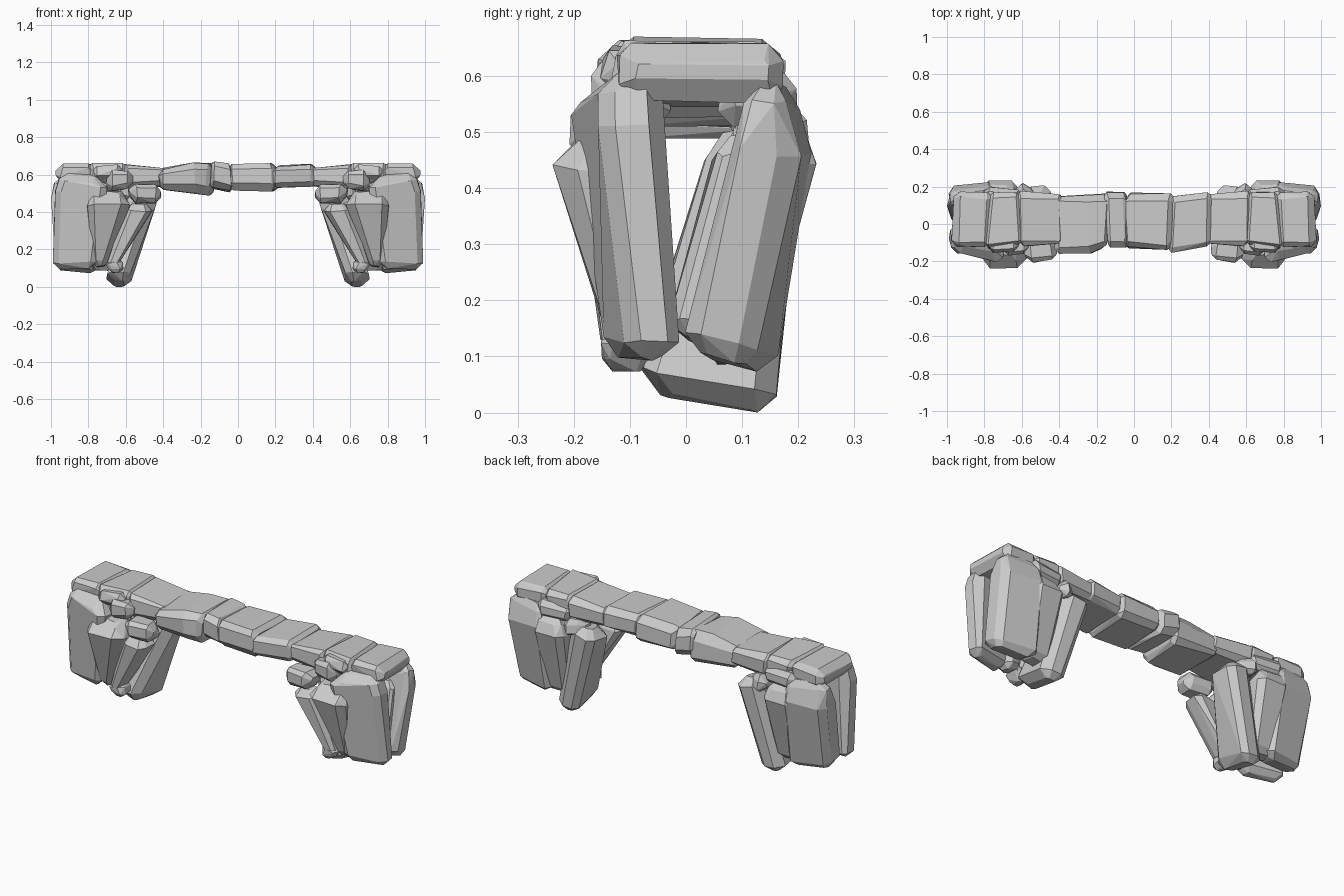
import bpy, bmesh, random
from mathutils import Vector

if "Cube" in bpy.data.objects:
    bpy.data.objects.remove(bpy.data.objects["Cube"])

random.seed(4)


def ring(t, a0, a1, b0, b1, chamfer):
    """Eight-sided chamfered rectangle; returns (t, a, b) points."""
    c = chamfer * min(a1 - a0, b1 - b0)
    d = c * 1.3
    ab = [(a0 + d, b0), (a1 - c, b0), (a1, b0 + c), (a1, b1 - d),
          (a1 - d, b1), (a0 + c, b1), (a0, b1 - c), (a0, b0 + d)]
    return [(t, a, b) for a, b in ab]


def rock(name, axis, sections, edge=0.025, chamfer=0.22, jitter=0.006,
         tilt=(0, 0), yaw=0, mirror=False):
    """Faceted stone: convex hull of rings along an axis, with broken end edges.
    tilt slopes the low end along a and b, yaw skews b along a,
    mirror adds a copy on the -x side."""
    pts = []
    last = len(sections) - 1
    for i, (t, a0, a1, b0, b1) in enumerate(sections):
        if i in (0, last):
            inward = edge if i == 0 else -edge
            ea, eb = min(edge, .3 * (a1 - a0)), min(edge, .3 * (b1 - b0))
            rings = [ring(t, a0 + ea, a1 - ea, b0 + eb, b1 - eb, chamfer),
                     ring(t + inward, a0, a1, b0, b1, chamfer)]
        else:
            rings = [ring(t, a0, a1, b0, b1, chamfer)]
        # one random shear per section keeps faces broad and flat
        sa, sb = random.uniform(-.12, .12), random.uniform(-.12, .12)
        if i == 0:
            sa, sb = sa * .5 + tilt[0], sb * .5 + tilt[1]
        ca, cb = (a0 + a1) / 2, (b0 + b1) / 2
        for r in rings:
            for t2, a, b in r:
                t2 += sa * (a - ca) + sb * (b - cb)
                b += yaw * (a - ca)
                p = Vector((a, b, t2) if axis == 'z' else (t2, a, b))
                pts.append(p + Vector([random.uniform(-jitter, jitter) for _ in range(3)]))
    for side in ((1, -1) if mirror else (1,)):
        bm = bmesh.new()
        for p in pts:
            bm.verts.new((p.x * side, p.y, max(p.z, 0)))
        bmesh.ops.convex_hull(bm, input=bm.verts[:])
        loose = [v for v in bm.verts if not v.link_faces]
        bmesh.ops.delete(bm, geom=loose, context='VERTS')
        bmesh.ops.remove_doubles(bm, verts=bm.verts[:], dist=0.008)
        bmesh.ops.dissolve_limit(bm, angle_limit=0.2, verts=bm.verts[:], edges=bm.edges[:])
        bmesh.ops.recalc_face_normals(bm, faces=bm.faces[:])
        label = name if not mirror else name + ("_right" if side > 0 else "_left")
        me = bpy.data.meshes.new(label)
        bm.to_mesh(me)
        bm.free()
        bpy.context.collection.objects.link(bpy.data.objects.new(label, me))


# Pillar slabs: sections are (z, x0, x1, y0, y1)
rock("front_outer_slab", 'z', [(.10, .76, .985, -.13, -.035), (.52, .70, .975, -.18, -.06),
                               (.60, .74, .955, -.17, -.06)], .03, yaw=.22, mirror=True)
rock("back_outer_slab", 'z', [(.09, .74, .98, .01, .145), (.47, .75, .995, .085, .215),
                              (.58, .77, .98, .12, .19)], .03, tilt=(0, -.25), yaw=-.15,
     mirror=True)
rock("core_slab", 'z', [(.13, .72, .94, -.03, .08), (.49, .72, .92, .05, .13)],
     .03, mirror=True)
rock("inner_slab", 'z', [(.015, .57, .70, -.08, .165), (.50, .44, .60, .03, .205)],
     .04, tilt=(0, -.18), mirror=True)
rock("front_wedge", 'z', [(.11, .69, .78, -.14, -.03), (.43, .58, .81, -.235, -.07),
                          (.51, .60, .79, -.19, -.07)], .025, mirror=True)
rock("front_strut", 'z', [(.10, .63, .70, -.15, -.04), (.44, .46, .60, -.19, -.06)],
     .03, mirror=True)
rock("back_wedge", 'z', [(.09, .65, .80, .03, .145), (.44, .62, .82, .09, .235),
                         (.53, .65, .80, .09, .21)], .03, mirror=True)

# Small stones wedged around the pillar
rock("base_stone", 'z', [(.075, .61, .69, -.15, -.06), (.145, .62, .71, -.15, -.05)],
     .02, mirror=True)

# Shoulder stones: sections are (x, y0, y1, z0, z1)
rock("front_knuckle", 'x', [(.415, -.19, -.08, .45, .545), (.58, -.205, -.07, .45, .55)],
     .03, mirror=True)
rock("back_knuckle", 'x', [(.52, .08, .19, .46, .54), (.63, .09, .215, .46, .55)],
     .03, mirror=True)
rock("front_shoulder_stone", 'x', [(.56, -.16, -.03, .53, .62), (.70, -.17, -.03, .51, .62)],
     .03, mirror=True)
rock("front_cap_stone", 'x', [(.62, -.145, -.02, .58, .65), (.77, -.15, -.02, .57, .645)],
     .025, mirror=True)
rock("back_shoulder_stone", 'x', [(.60, .06, .18, .52, .60), (.80, .06, .20, .51, .61)],
     .03, mirror=True)

# Lintel: mirrored end blocks
rock("end_block", 'x', [(.76, -.12, .165, .56, .66), (.965, -.12, .175, .555, .655)],
     .03, .22, mirror=True)
rock("shoulder_block", 'x', [(.60, -.11, .17, .55, .66), (.78, -.13, .17, .555, .66)],
     .02, .2, mirror=True)
rock("haunch_block", 'x', [(.38, -.11, .155, .535, .64), (.62, -.12, .17, .53, .66)],
     .02, .2, .008, mirror=True)

# Lintel: individual middle blocks
rock("left_span_block", 'x', [(-.42, -.155, .15, .52, .63), (-.24, -.155, .16, .505, .665),
                              (-.135, -.13, .165, .49, .66)], .02, .2)
rock("key_block", 'x', [(-.15, -.12, .17, .53, .67), (-.035, -.12, .17, .51, .655)],
     .015, .2)
rock("centre_block", 'x', [(-.045, -.125, .165, .515, .655), (.205, -.14, .165, .51, .66)],
     .02, .2)
rock("right_span_block", 'x', [(.19, -.15, .15, .53, .645), (.41, -.12, .165, .53, .655)],
     .02, .2)
